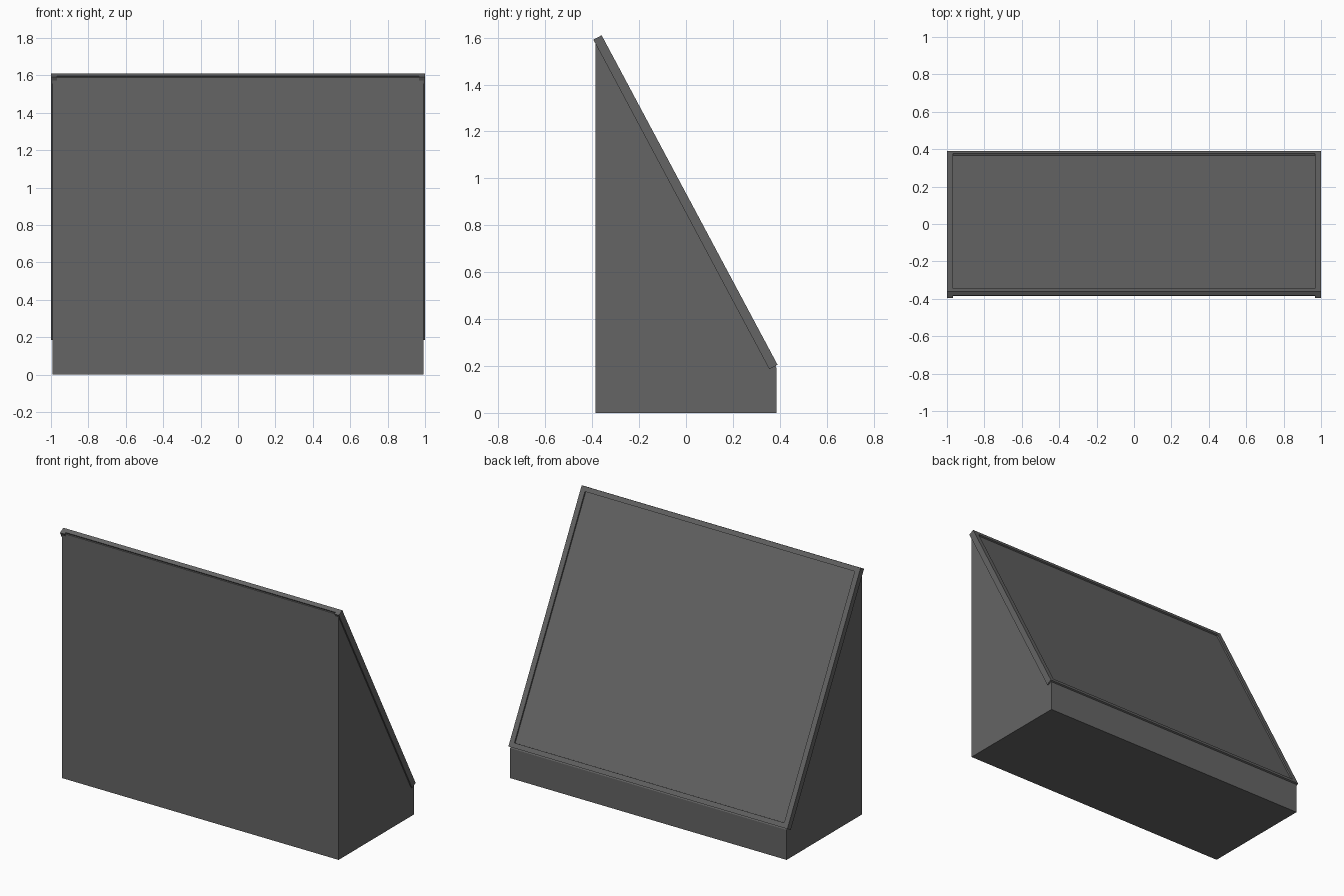
import bpy, bmesh, math
from mathutils import Matrix, Vector

if "Cube" in bpy.data.objects:
    bpy.data.objects.remove(bpy.data.objects["Cube"], do_unlink=True)

grey = bpy.data.materials.new("dark grey")
colour = (0.13, 0.13, 0.13, 1)
grey.diffuse_color = colour
grey.use_nodes = True
grey.node_tree.nodes["Principled BSDF"].inputs["Base Color"].default_value = colour

# Slope frame: local x = across, y = down the slope, z = out of the slope
ANGLE = math.atan2(1.405, 0.75)
slope = Matrix.Rotation(-ANGLE, 4, 'X')
TOP, BOTTOM, FACE = -1.59, 0.003, 0.441
RECESS, BAR = 0.01, 0.033


def make_object(name, bm):
    bmesh.ops.recalc_face_normals(bm, faces=bm.faces[:])
    mesh = bpy.data.meshes.new(name)
    bm.to_mesh(mesh)
    bm.free()
    mesh.materials.append(grey)
    obj = bpy.data.objects.new(name, mesh)
    bpy.context.collection.objects.link(obj)
    return obj


def frame_bar(name, x0, x1, y0, y1, depth):
    """Box lying on the slope, its outer face flush with the frame face."""
    bm = bmesh.new()
    size = Matrix.Diagonal((x1 - x0, y1 - y0, depth, 1))
    place = Matrix.Translation(((x0 + x1) / 2, (y0 + y1) / 2, FACE - depth / 2))
    bmesh.ops.create_cube(bm, size=1, matrix=slope @ place @ size)
    return make_object(name, bm)


# Wedge body: side profile extruded across the width
upper = slope @ Vector((0, TOP + 0.01, FACE - RECESS))
lower_z = (FACE - RECESS - 0.385 * math.sin(ANGLE)) / math.cos(ANGLE)
profile = [(-0.385, 0), (0.385, 0), (0.385, lower_z), (upper.y, upper.z), (-0.385, 1.588)]
bm = bmesh.new()
side = bm.faces.new([bm.verts.new((-0.991, y, z)) for y, z in profile])
sweep = bmesh.ops.extrude_face_region(bm, geom=[side])
bmesh.ops.translate(bm, vec=(1.982, 0, 0),
                    verts=[v for v in sweep["geom"] if isinstance(v, bmesh.types.BMVert)])
make_object("wedge_body", bm)

# Raised frame around the sloped panel
inner = 1 - BAR
frame_bar("right_frame_bar", -1, -inner, TOP, BOTTOM, 0.04)
frame_bar("left_frame_bar", inner, 1, TOP, BOTTOM, 0.04)
frame_bar("top_frame_bar", -inner, inner, TOP, TOP + 0.03, 0.027)
frame_bar("bottom_frame_bar", -inner, inner, BOTTOM - 0.03, BOTTOM, 0.027)
